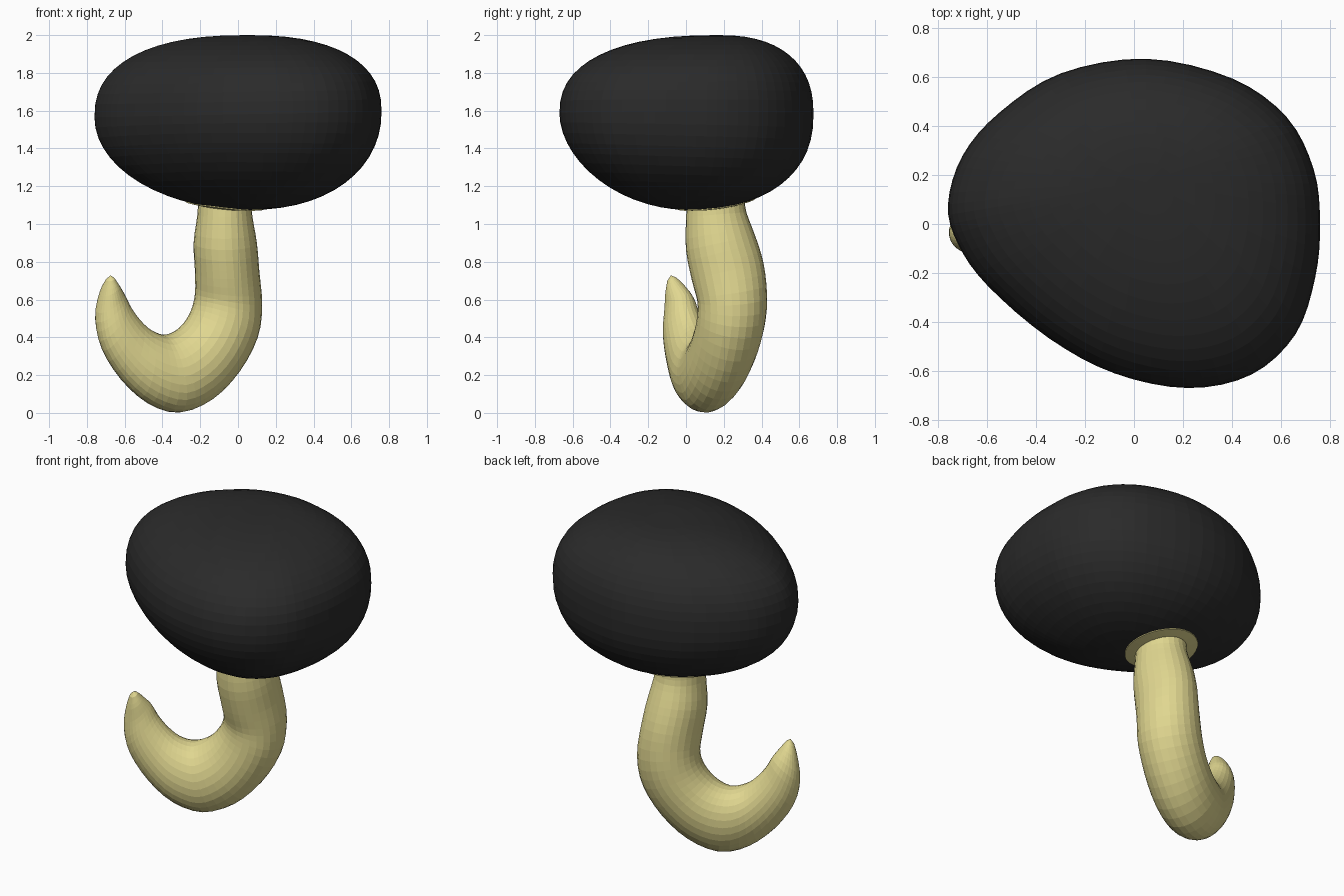
import bpy, bmesh, math
from mathutils import Vector
from mathutils.bvhtree import BVHTree

if "Cube" in bpy.data.objects:
    bpy.data.objects.remove(bpy.data.objects["Cube"])


def material(name, rgb):
    m = bpy.data.materials.new(name)
    m.diffuse_color = (*rgb, 1)
    m.use_nodes = True
    m.node_tree.nodes["Principled BSDF"].inputs["Base Color"].default_value = m.diffuse_color
    return m


def catmull(keys, steps, closed):
    """Smooth curve through key tuples of any length."""
    n, out = len(keys), []
    for i in range(n if closed else n - 1):
        ids = [(i + k) % n if closed else min(max(i + k, 0), n - 1) for k in (-1, 0, 1, 2)]
        p = [keys[j] for j in ids]
        for s in range(steps):
            t = s / steps
            out.append([0.5 * (2 * b + (c - a) * t + (2 * a - 5 * b + 4 * c - d) * t * t
                               + (3 * b - a - 3 * c + d) * t ** 3) for a, b, c, d in zip(*p)])
    if not closed:
        out.append(list(keys[-1]))
    return out


def loft(name, rings, start, end, mat):
    """Skin closed rings; start / end are pole points (or None for open)."""
    n = len(rings[0])
    verts = [tuple(v) for r in rings for v in r]
    faces = [(i * n + j, i * n + (j + 1) % n, (i + 1) * n + (j + 1) % n, (i + 1) * n + j)
             for i in range(len(rings) - 1) for j in range(n)]
    if start is not None:
        verts.append(tuple(start))
        faces += [(len(verts) - 1, (j + 1) % n, j) for j in range(n)]
    if end is not None:
        verts.append(tuple(end))
        o = (len(rings) - 1) * n
        faces += [(len(verts) - 1, o + j, o + (j + 1) % n) for j in range(n)]
    me = bpy.data.meshes.new(name)
    me.from_pydata(verts, [], faces)
    me.materials.append(mat)
    ob = bpy.data.objects.new(name, me)
    bpy.context.collection.objects.link(ob)
    return ob, verts, faces


black = material("soft black", (0.023, 0.023, 0.023))
tan = material("pale straw", (0.75, 0.68, 0.28))

# Head: lopsided pebble, widest along this outline, closing to two offset poles
outline = catmull([(0.76, 0.0), (0.735, 0.22), (0.625, 0.435), (0.4, 0.595), (0.05, 0.675),
                   (-0.3, 0.615), (-0.55, 0.455), (-0.7, 0.28), (-0.76, 0.08), (-0.72, -0.08),
                   (-0.6, -0.25), (-0.35, -0.465), (-0.08, -0.61), (0.22, -0.67),
                   (0.48, -0.615), (0.66, -0.45), (0.74, -0.22)], 4, True)
top, bottom = Vector((0.05, 0.17, 2.0)), Vector((0.06, 0.0, 1.075))
N = 14
head_rings = []
for k in range(-N + 1, N):
    phi = abs(k) / N * math.pi / 2
    pole = top if k > 0 else bottom
    ring = []
    for x, y in outline:
        z0 = 1.58 + 0.02 * x
        th = math.atan2(y, x)
        power = 2.38 if k > 0 else 2.06 - 0.25 * math.cos(th - math.radians(250))
        c, s = math.cos(phi) ** (2 / power), math.sin(phi) ** (2 / power)
        ring.append((pole.x + (x - pole.x) * c, pole.y + (y - pole.y) * c,
                     z0 + (pole.z - z0) * s))
    head_rings.append(ring)
head, hv, hf = loft("head", head_rings, bottom, top, black)

# Hooked stem: inner edge x, z; outer edge x, z; middle y; inward tilt; side radius
keys = [(-0.21, 1.16, 0.07, 1.16, 0.16, 0, 0.15), (-0.215, 1.05, 0.075, 1.05, 0.16, 0, 0.16),
        (-0.235, 0.9, 0.1, 0.9, 0.183, 0, 0.187), (-0.228, 0.75, 0.113, 0.75, 0.22, 0, 0.195),
        (-0.228, 0.63, 0.128, 0.57, 0.245, 0, 0.185), (-0.25, 0.54, 0.105, 0.4, 0.235, 0, 0.18),
        (-0.295, 0.467, 0.01, 0.22, 0.2, 0, 0.175), (-0.35, 0.425, -0.13, 0.075, 0.155, 0.01, 0.17),
        (-0.41, 0.412, -0.3, 0.004, 0.105, 0.02, 0.16), (-0.47, 0.435, -0.46, 0.05, 0.05, 0.035, 0.14),
        (-0.525, 0.485, -0.6, 0.17, 0.01, 0.045, 0.118), (-0.575, 0.555, -0.705, 0.33, -0.022, 0.05, 0.1),
        (-0.61, 0.625, -0.738, 0.48, -0.038, 0.048, 0.083), (-0.64, 0.685, -0.72, 0.62, -0.062, 0.025, 0.055),
        (-0.656, 0.716, -0.695, 0.7, -0.077, 0.01, 0.025)]
path = catmull(keys, 3, False)
mid = [Vector(((a + c) / 2, y, (b + d) / 2)) for a, b, c, d, y, _, _ in path]
stem_rings = []
for i, (xi, zi, xo, zo, y, tilt, r) in enumerate(path):
    t = mid[min(i + 1, len(mid) - 1)] - mid[max(i - 1, 0)]
    u = Vector(((xi - xo) / 2, tilt, (zi - zo) / 2))
    v = t.cross(u).normalized() * r
    stem_rings.append([mid[i] + u * math.cos(w) + v * math.sin(w)
                       for w in (j * math.tau / 28 for j in range(28))])
loft("hooked_stem", stem_rings, mid[0], (-0.674, -0.08, 0.728), tan)

# Collar: thin round patch lying on the underside of the head
tree = BVHTree.FromPolygons(hv, hf)


def under(x, y):
    return Vector((x, y, tree.ray_cast(Vector((x, y, 0)), Vector((0, 0, 1)))[0].z - 0.006))


collar_rings = [[under(-0.07 + r * math.cos(w), 0.16 + r * math.sin(w))
                 for w in (j * math.tau / 32 for j in range(32))]
                for r in (0.06, 0.11, 0.16, 0.21)]
collar_rings.append([p + Vector((0, 0, 0.009)) for p in collar_rings[-1]])
collar = loft("collar", collar_rings, under(-0.07, 0.16), None, tan)[0]

# Consistent outward normals (the open collar faces down)
for ob in bpy.context.collection.objects:
    bm = bmesh.new()
    bm.from_mesh(ob.data)
    if ob == collar:
        if sum(f.normal.z * f.calc_area() for f in bm.faces) > 0:
            bmesh.ops.reverse_faces(bm, faces=bm.faces[:])
    else:
        bmesh.ops.recalc_face_normals(bm, faces=bm.faces[:])
    bm.to_mesh(ob.data)
    bm.free()
